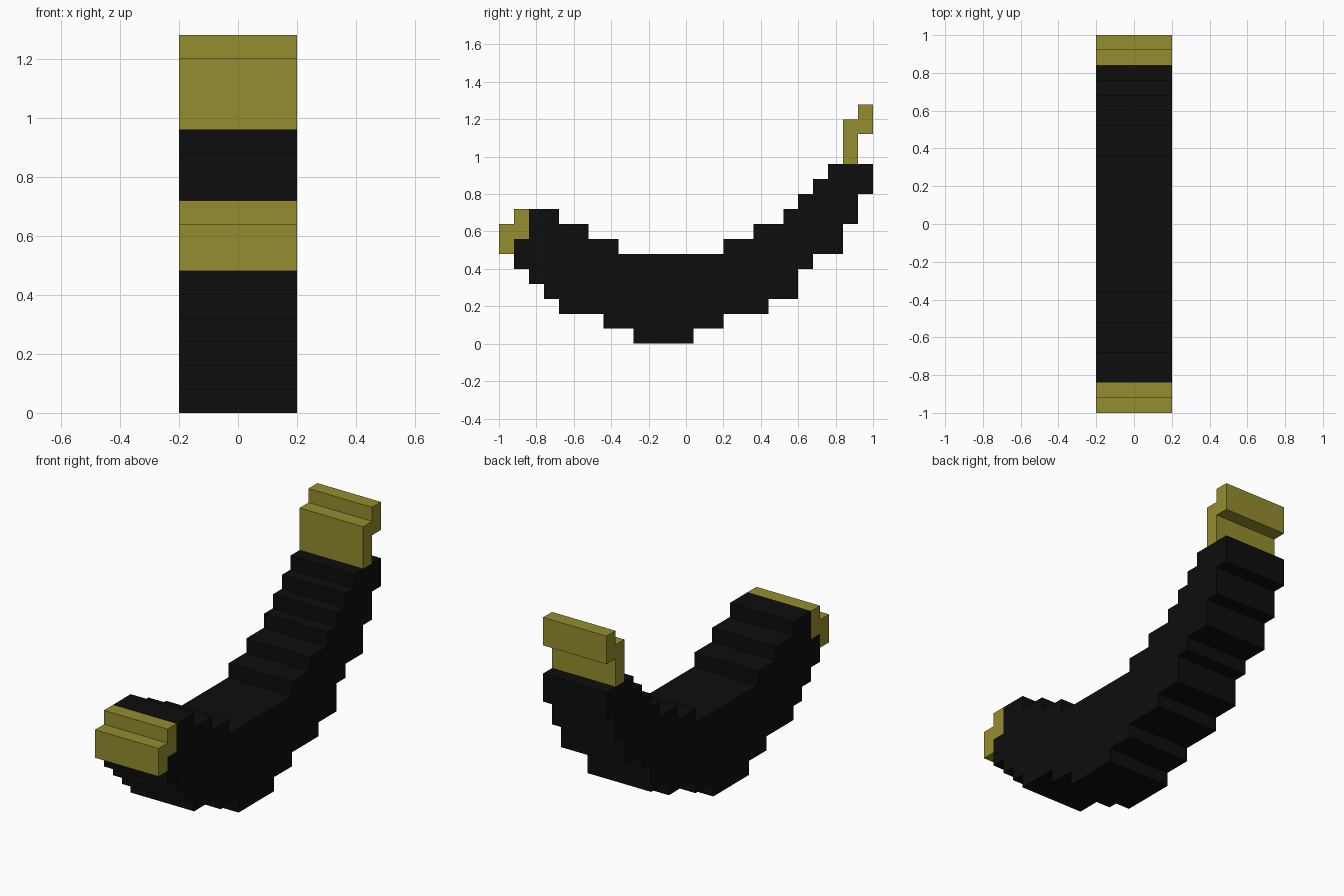
import bpy
import bmesh

if "Cube" in bpy.data.objects:
    bpy.data.objects.remove(bpy.data.objects["Cube"])

CELL = 0.08          # size of one voxel
HALF_WIDTH = 0.2     # five voxels wide


def material(name, color):
    mat = bpy.data.materials.new(name)
    mat.diffuse_color = (*color, 1.0)
    mat.use_nodes = True
    mat.node_tree.nodes["Principled BSDF"].inputs["Base Color"].default_value = mat.diffuse_color
    return mat


def stepped_part(name, steps, mat):
    """Extrude a staircase outline (cells in y, z) across x.
    Each step goes up or down first, then sideways to the next corner."""
    outline = []
    for i, (y, z) in enumerate(steps):
        next_z = steps[(i + 1) % len(steps)][1]
        outline += [(y, z), (y, next_z)]

    bm = bmesh.new()
    verts = [bm.verts.new((-HALF_WIDTH, y * CELL - 1, z * CELL)) for y, z in outline]
    side = bm.faces.new(verts)
    result = bmesh.ops.extrude_face_region(bm, geom=[side], use_keep_orig=True)
    moved = [v for v in result["geom"] if isinstance(v, bmesh.types.BMVert)]
    bmesh.ops.translate(bm, verts=moved, vec=(2 * HALF_WIDTH, 0, 0))
    bmesh.ops.recalc_face_normals(bm, faces=bm.faces)

    mesh = bpy.data.meshes.new(name)
    bm.to_mesh(mesh)
    bm.free()
    mesh.materials.append(mat)
    obj = bpy.data.objects.new(name, mesh)
    bpy.context.collection.objects.link(obj)
    return obj


black = material("black", (0.004, 0.004, 0.004))
olive = material("olive yellow", (0.296, 0.27, 0.028))

# Curved body: underside from front to back, then the top side back again
stepped_part("curved_body", [
    (2, 9), (1, 7), (2, 5), (3, 4), (4, 3), (7, 2), (9, 1), (13, 0),
    (15, 1), (18, 2), (20, 3), (21, 5), (23, 6), (24, 8), (25, 10),
    (22, 12), (21, 11), (20, 10), (19, 9), (17, 8), (15, 7),
    (8, 6), (6, 7), (4, 8)], black)

# Front tip and back stem
stepped_part("front_tip", [(1, 6), (2, 7), (1, 9), (0, 8)], olive)
stepped_part("back_stem", [(24, 12), (25, 14), (24, 16), (23, 15)], olive)
